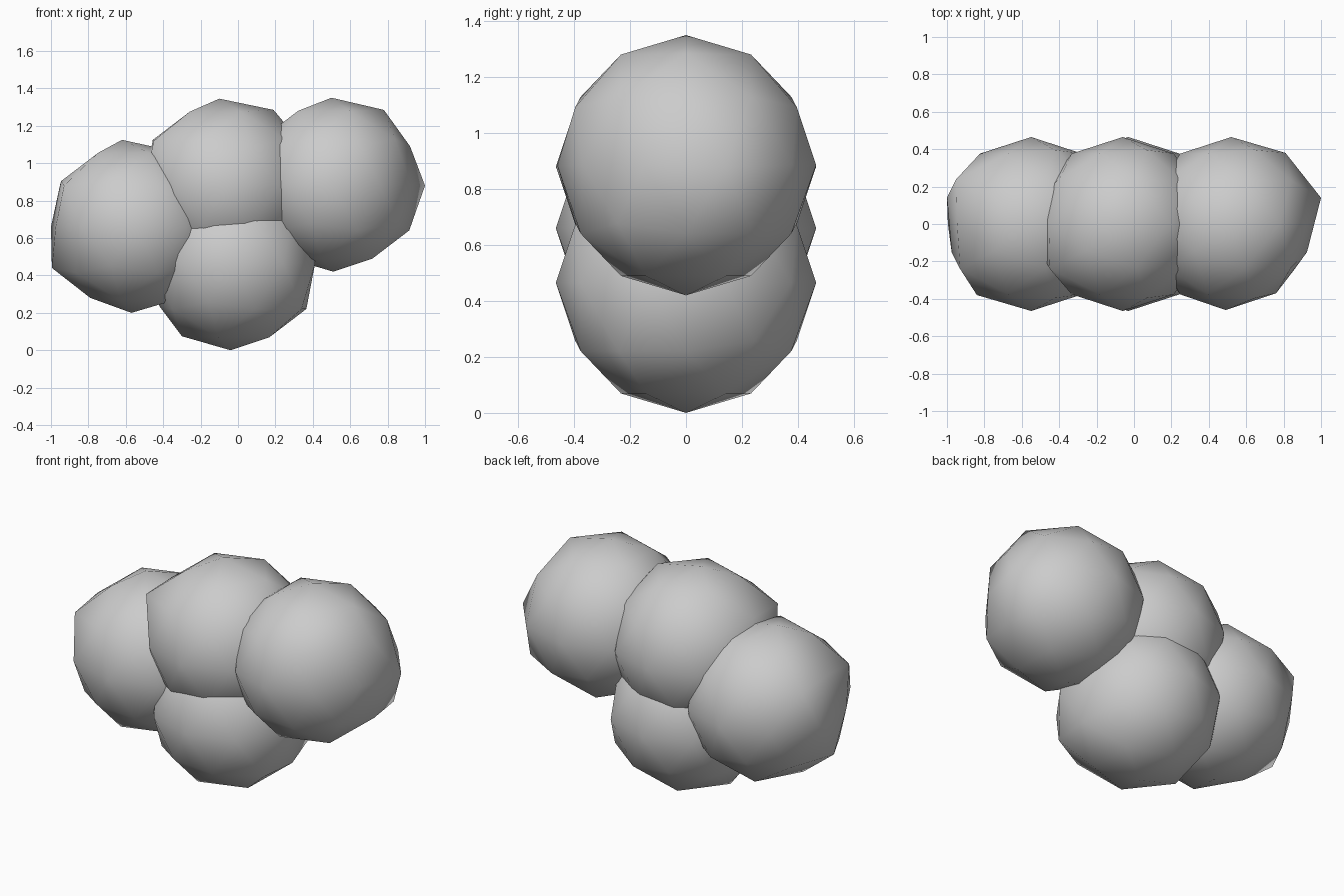
import bpy
from mathutils import Vector

R = 0.465


def puff(name, centre, nudges):
    """Low-poly ball whose nearest vertices are pulled to the given points."""
    bpy.ops.mesh.primitive_ico_sphere_add(subdivisions=2, radius=R, location=centre)
    ob = bpy.context.object
    ob.name = name
    c = Vector(centre)
    base = [v.co.copy() for v in ob.data.vertices]
    for p in nudges:
        local = Vector(p) - c
        i = min(range(len(base)), key=lambda k: (base[k] - local).length)
        ob.data.vertices[i].co = local
    bpy.ops.object.shade_smooth()
    return ob


# Left lobe
puff("left_puff", (-0.55, 0, 0.66), [
    (-0.62, 0, 1.125), (-0.95, 0.24, 0.89), (-0.93, -0.24, 0.88),
    (-1.0, 0.14, 0.66), (-0.975, -0.15, 0.66), (-0.995, 0, 0.44),
    (-0.79, 0, 0.28), (-0.57, 0, 0.2), (-0.84, -0.38, 0.66)])

# Upper middle lobe
puff("upper_puff", (-0.06, 0, 0.88), [
    (-0.1, 0, 1.345), (0.19, 0, 1.285), (-0.45, -0.24, 1.12)])

# Right lobe
puff("right_puff", (0.52, 0, 0.885), [
    (0.5, 0, 1.35), (0.78, 0, 1.285), (0.92, 0, 1.09),
    (1.0, 0.14, 0.88), (0.925, -0.15, 0.885), (0.81, 0.38, 0.885),
    (0.76, -0.37, 0.885), (0.49, -0.46, 0.885), (0.51, 0, 0.42),
    (0.88, 0.24, 0.64)])

# Bottom lobe
puff("lower_puff", (-0.03, 0, 0.465), [
    (-0.04, 0, 0), (0.34, -0.24, 0.22), (0.385, 0.14, 0.46),
    (-0.3, 0, 0.075), (-0.42, 0, 0.235)])
